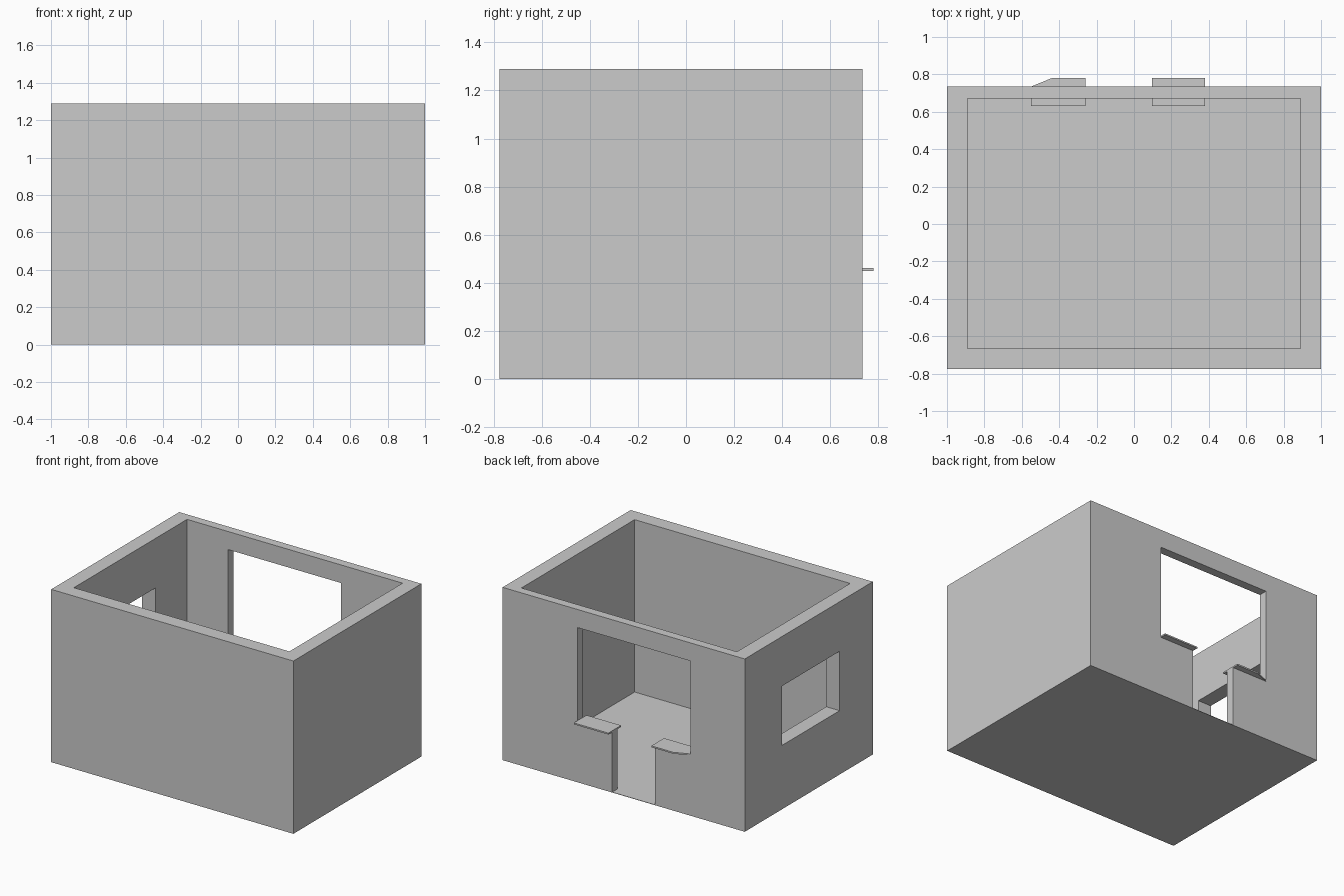
import bpy, bmesh

if "Cube" in bpy.data.objects:
    bpy.data.objects.remove(bpy.data.objects["Cube"])

FLOOR = 0.003  # very thin floor sheet


def prism(name, outline, z0, z1):
    """Extrude an xy outline (counter-clockwise) from z0 to z1."""
    bm = bmesh.new()
    face = bm.faces.new([bm.verts.new((x, y, z0)) for x, y in outline])
    top = bmesh.ops.extrude_face_region(bm, geom=[face])["geom"]
    bmesh.ops.translate(bm, vec=(0, 0, z1 - z0),
                        verts=[v for v in top if isinstance(v, bmesh.types.BMVert)])
    bmesh.ops.recalc_face_normals(bm, faces=bm.faces)
    mesh = bpy.data.meshes.new(name)
    bm.to_mesh(mesh)
    bm.free()
    ob = bpy.data.objects.new(name, mesh)
    bpy.context.collection.objects.link(ob)
    return ob


def box(name, x0, x1, y0, y1, z0, z1):
    return prism(name, [(x0, y0), (x1, y0), (x1, y1), (x0, y1)], z0, z1)


# Room block: walls and floor are what remains after cutting
walls = box("room_walls", -1, 1, -0.775, 0.735, 0, 1.29)

cutters = [
    box("cut_interior", -0.89, 0.89, -0.665, 0.67, FLOOR, 1.5),
    box("cut_serving_window", -0.55, 0.38, 0.6, 0.9, 0.45, 1.155),
    box("cut_doorway", -0.26, 0.095, 0.6, 0.9, FLOOR, 0.6),
    box("cut_side_window", -1.2, -0.8, -0.383, 0.295, 0.477, 0.92),
]
for c in cutters:
    mod = walls.modifiers.new(c.name, "BOOLEAN")
    mod.operation = "DIFFERENCE"
    mod.solver = "EXACT"
    mod.object = c
    c.hide_render = True

# Apply the cuts, then drop the cutters
bpy.context.view_layer.update()
graph = bpy.context.evaluated_depsgraph_get()
cut_mesh = bpy.data.meshes.new_from_object(walls.evaluated_get(graph))
walls.modifiers.clear()
walls.data = cut_mesh
for c in cutters:
    bpy.data.objects.remove(c)

# Counter slabs on the half walls either side of the doorway
box("counter_right", 0.095, 0.38, 0.63, 0.78, 0.45, 0.461)
prism("counter_left", [(-0.55, 0.63), (-0.26, 0.63), (-0.26, 0.78),
                       (-0.44, 0.78), (-0.55, 0.735)], 0.45, 0.461)
